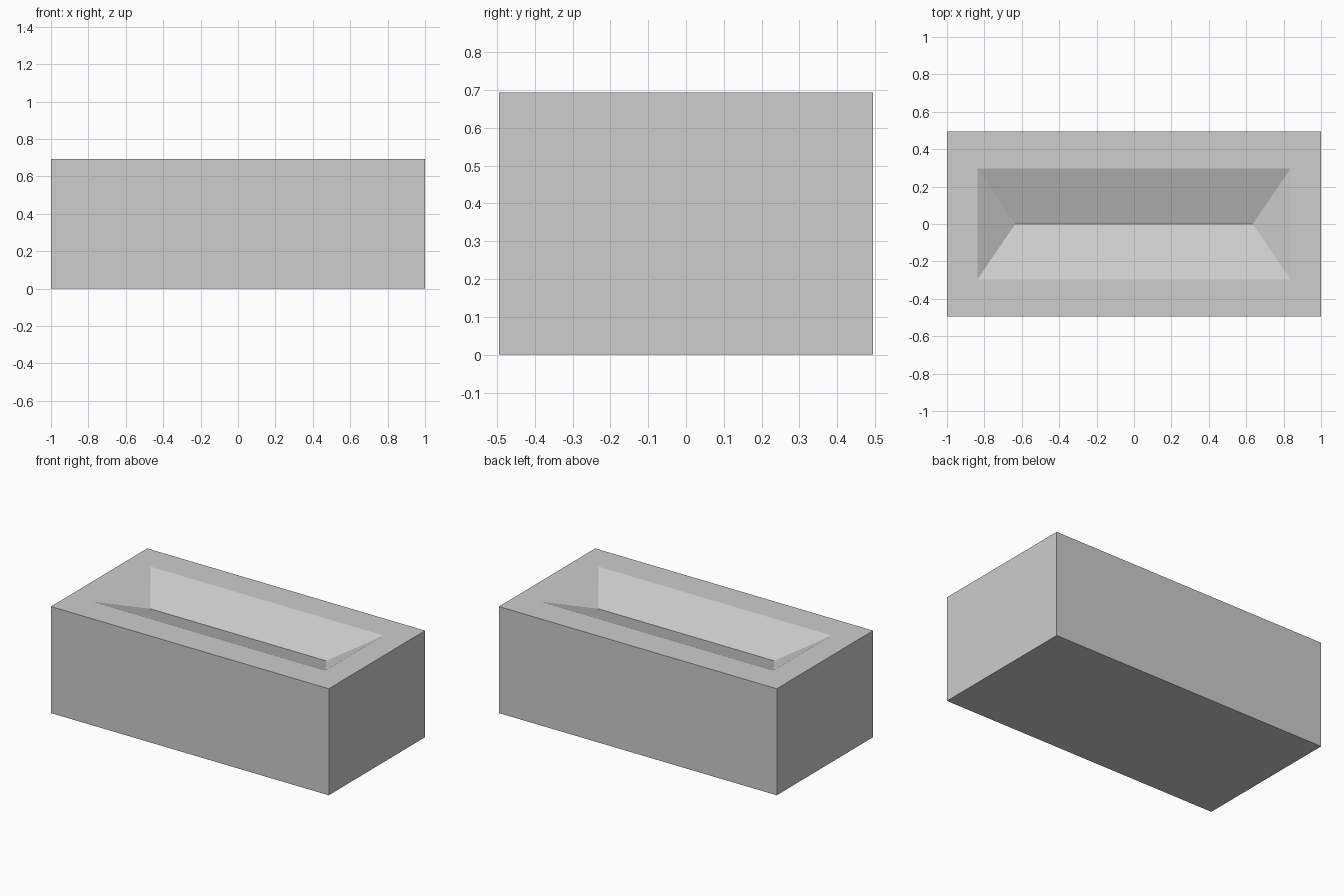
import bpy
import bmesh

# Remove the default cube
default = bpy.data.objects.get("Cube")
if default:
    bpy.data.objects.remove(default, do_unlink=True)

HEIGHT = 0.693
DEPTH = 0.105


def make_material(name, rgb):
    mat = bpy.data.materials.new(name)
    mat.use_nodes = True
    colour = (*rgb, 1.0)
    mat.diffuse_color = colour
    mat.node_tree.nodes["Principled BSDF"].inputs["Base Color"].default_value = colour
    return mat


def ring(bm, half_x, half_y, z):
    corners = ((-1, -1), (1, -1), (1, 1), (-1, 1))
    return [bm.verts.new((sx * half_x, sy * half_y, z)) for sx, sy in corners]


# Block with a V-shaped trough: base, outer rim, trough rim, trough crease
bm = bmesh.new()
rings = [
    ring(bm, 1.0, 0.495, 0),
    ring(bm, 1.0, 0.495, HEIGHT),
    ring(bm, 0.838, 0.298, HEIGHT),
    ring(bm, 0.635, 0, HEIGHT - DEPTH),
]
bm.faces.new(reversed(rings[0]))
for low, high in zip(rings, rings[1:]):
    for i in range(4):
        j = (i + 1) % 4
        bm.faces.new((low[i], low[j], high[j], high[i]))

# Close the last ring into a single crease line
bmesh.ops.remove_doubles(bm, verts=bm.verts, dist=0.0001)
bmesh.ops.recalc_face_normals(bm, faces=bm.faces)

mesh = bpy.data.meshes.new("trough_block")
bm.to_mesh(mesh)
bm.free()
mesh.materials.append(make_material("light grey", (0.61, 0.61, 0.61)))
block = bpy.data.objects.new("trough_block", mesh)
bpy.context.collection.objects.link(block)
